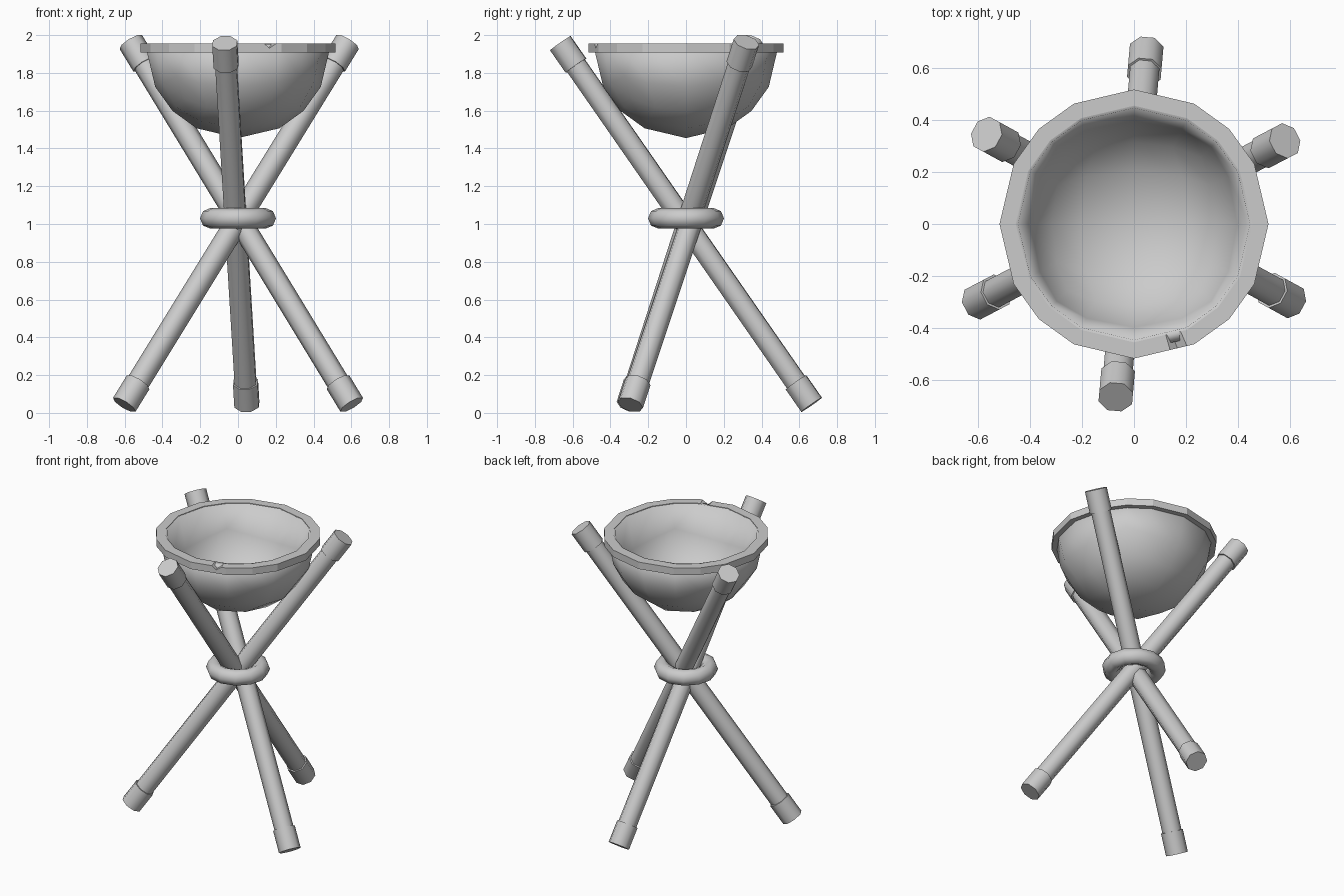
import bpy, bmesh, math
from mathutils import Vector

if "Cube" in bpy.data.objects:
    bpy.data.objects.remove(bpy.data.objects["Cube"])

BOWL_Z, BOWL_R = 1.945, 0.49


def add_object(name, bm, angle):
    bmesh.ops.recalc_face_normals(bm, faces=bm.faces)
    me = bpy.data.meshes.new(name)
    bm.to_mesh(me)
    bm.free()
    ob = bpy.data.objects.new(name, me)
    bpy.context.collection.objects.link(ob)
    bpy.ops.object.select_all(action='DESELECT')
    ob.select_set(True)
    bpy.context.view_layer.objects.active = ob
    bpy.ops.object.shade_smooth_by_angle(angle=math.radians(angle))
    return ob


def leg(name, top, bottom, sides=8, rod=0.061, sleeve=0.07, cap=0.145):
    """Round pole with a slightly thicker sleeve on each end."""
    top, bottom = Vector(top), Vector(bottom)
    axis = top - bottom
    length = axis.length
    profile = [(sleeve, 0), (sleeve, cap), (rod, cap),
               (rod, length - cap), (sleeve, length - cap), (sleeve, length)]
    bm = bmesh.new()
    rings = [[bm.verts.new((r * math.cos(math.tau * (i + .5) / sides),
                            r * math.sin(math.tau * (i + .5) / sides), z))
              for i in range(sides)] for r, z in profile]
    for a, b in zip(rings, rings[1:]):
        for i in range(sides):
            j = (i + 1) % sides
            bm.faces.new((a[i], a[j], b[j], b[i]))
    bm.faces.new(rings[0])
    bm.faces.new(rings[-1])
    ob = add_object(name, bm, 50)
    ob.location = bottom
    ob.rotation_euler = axis.to_track_quat('Z', 'Y').to_euler()


# Three crossed legs
leg("front_leg", (-0.07, -0.665, 1.957), (0.047, 0.665, 0.043))
leg("left_leg", (-0.567, 0.345, 1.963), (0.602, -0.295, 0.043))
leg("right_leg", (0.58, 0.32, 1.963), (-0.602, -0.30, 0.043))

# Binding ring where the legs cross
bpy.ops.mesh.primitive_torus_add(location=(0, 0, 1.03), major_segments=12,
                                 minor_segments=8, major_radius=0.147,
                                 minor_radius=0.054)
ring = bpy.context.object
ring.name = "binding_ring"
bpy.ops.object.shade_smooth()

# Bowl: lower half of a cube-based sphere, thickened inward
bm = bmesh.new()
bmesh.ops.create_cube(bm, size=2)
bmesh.ops.subdivide_edges(bm, edges=bm.edges[:], cuts=3, use_grid_fill=True)
for v in bm.verts:
    v.co = v.co.normalized() * BOWL_R
bmesh.ops.delete(bm, geom=[v for v in bm.verts if v.co.z > 0.01], context='VERTS')
bowl = add_object("bowl", bm, 40)
bowl.location.z = BOWL_Z
mod = bowl.modifiers.new("thickness", 'SOLIDIFY')
mod.thickness = 0.045
mod.offset = -1

# Rim band following the bowl's 16 uneven sides, with a small notch in front
corner = [0, 26.57, 45, 63.43]
points = []
for q in range(4):
    for a in corner:
        t = math.radians(q * 90 + a)
        points.append((math.cos(t), math.sin(t), 0))
        if q == 3 and a == 0:
            p, n = Vector((0, -1, 0)), Vector((0.447, -0.894, 0))
            for f, dip in ((0.6, 0), (0.72, 0.025), (0.88, 0)):
                c = p.lerp(n, f)
                points.append((c.x, c.y, dip))
bm = bmesh.new()
section = [(0.517, 1.908), (0.517, 1.956), (0.455, 1.956), (0.455, 1.908)]
loops = [[bm.verts.new((x * r, y * r, z - (d if z > 1.93 else 0)))
          for r, z in section] for x, y, d in points]
for k, a in enumerate(loops):
    b = loops[(k + 1) % len(loops)]
    for i in range(4):
        j = (i + 1) % 4
        bm.faces.new((a[i], a[j], b[j], b[i]))
add_object("bowl_rim", bm, 15)
